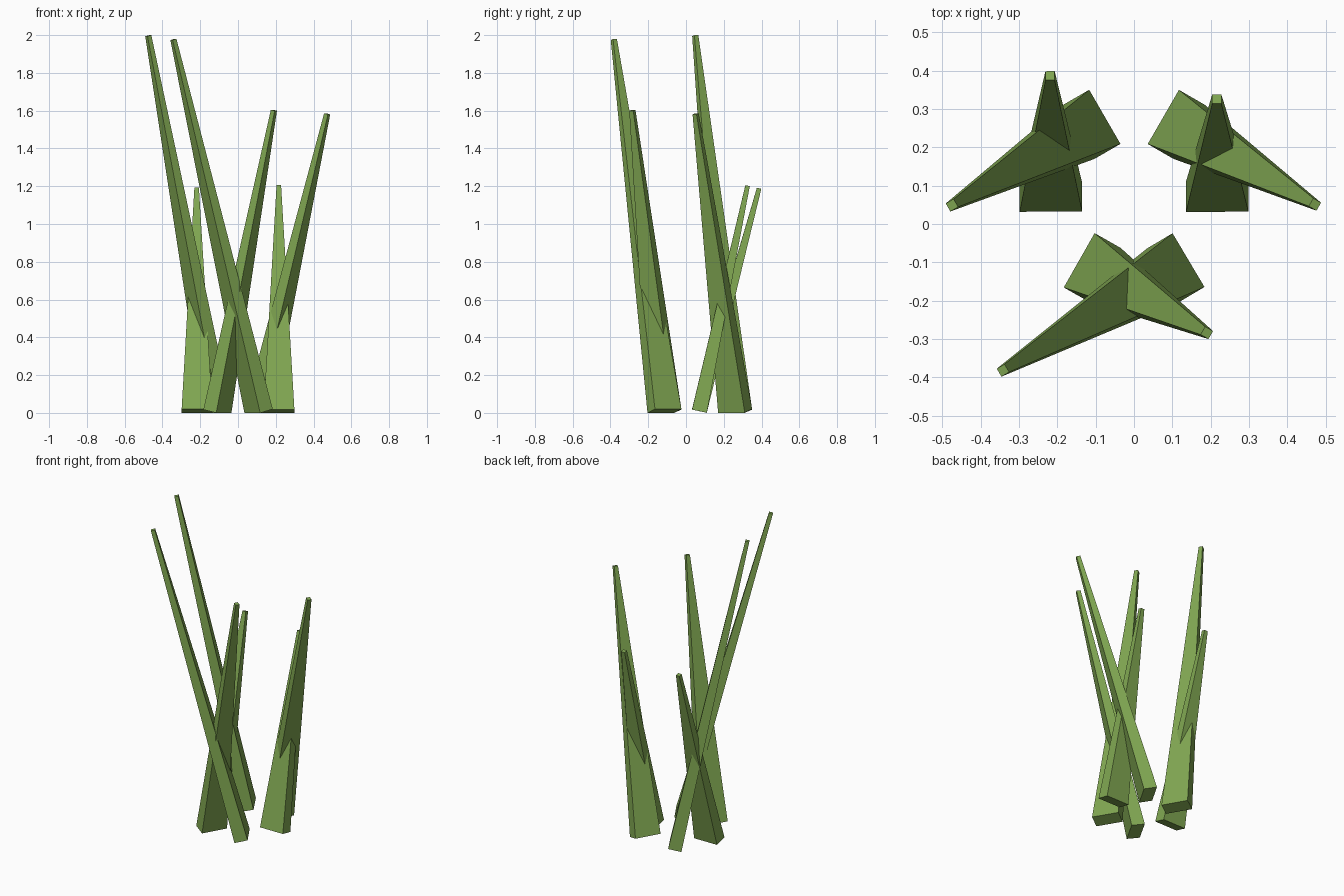
import bpy, bmesh
from mathutils import Vector

if "Cube" in bpy.data.objects:
    bpy.data.objects.remove(bpy.data.objects["Cube"])

green = bpy.data.materials.new("grass green")
green.diffuse_color = (0.22, 0.39, 0.085, 1)
green.use_nodes = True
green.node_tree.nodes["Principled BSDF"].inputs["Base Color"].default_value = green.diffuse_color

BASE_W, BASE_D, TIP = 0.163, 0.08, 0.024


def blade(name, base, tip):
    """Tapered four-sided blade leaning across its thin side, from base to tip."""
    b, t = Vector(base), Vector(tip)
    axis = (t - b).normalized()
    wide = axis.cross(Vector((0, 0, 1))).normalized()
    thin = wide.cross(axis)
    bm = bmesh.new()
    rings = []
    for c, w, d in ((b, BASE_W, BASE_D), (t, TIP, TIP)):
        rings.append([bm.verts.new(c + wide * w / 2 * i + thin * d / 2 * j)
                      for i, j in ((-1, -1), (1, -1), (1, 1), (-1, 1))])
    lo, hi = rings
    bm.faces.new(lo[::-1])
    bm.faces.new(hi)
    for k in range(4):
        n = (k + 1) % 4
        bm.faces.new((lo[k], lo[n], hi[n], hi[k]))
    bmesh.ops.recalc_face_normals(bm, faces=bm.faces)
    me = bpy.data.meshes.new(name)
    bm.to_mesh(me)
    bm.free()
    me.materials.append(green)
    bpy.context.collection.objects.link(bpy.data.objects.new(name, me))


# Tall blades lean left, medium blades lean right, short blades lean back
blade("tall_blade_back", (-0.11, 0.26, 0.009), (-0.475, 0.049, 1.997))
blade("tall_blade_front", (0.109, -0.114, 0.010), (-0.342, -0.382, 1.977))
blade("medium_blade_back", (0.11, 0.26, 0.011), (0.472, 0.051, 1.583))
blade("medium_blade_front", (-0.109, -0.114, 0.009), (0.19, -0.284, 1.602))
blade("short_blade_left", (-0.217, 0.071, 0.011), (-0.219, 0.387, 1.189))
blade("short_blade_right", (0.217, 0.071, 0.009), (0.216, 0.326, 1.203))
